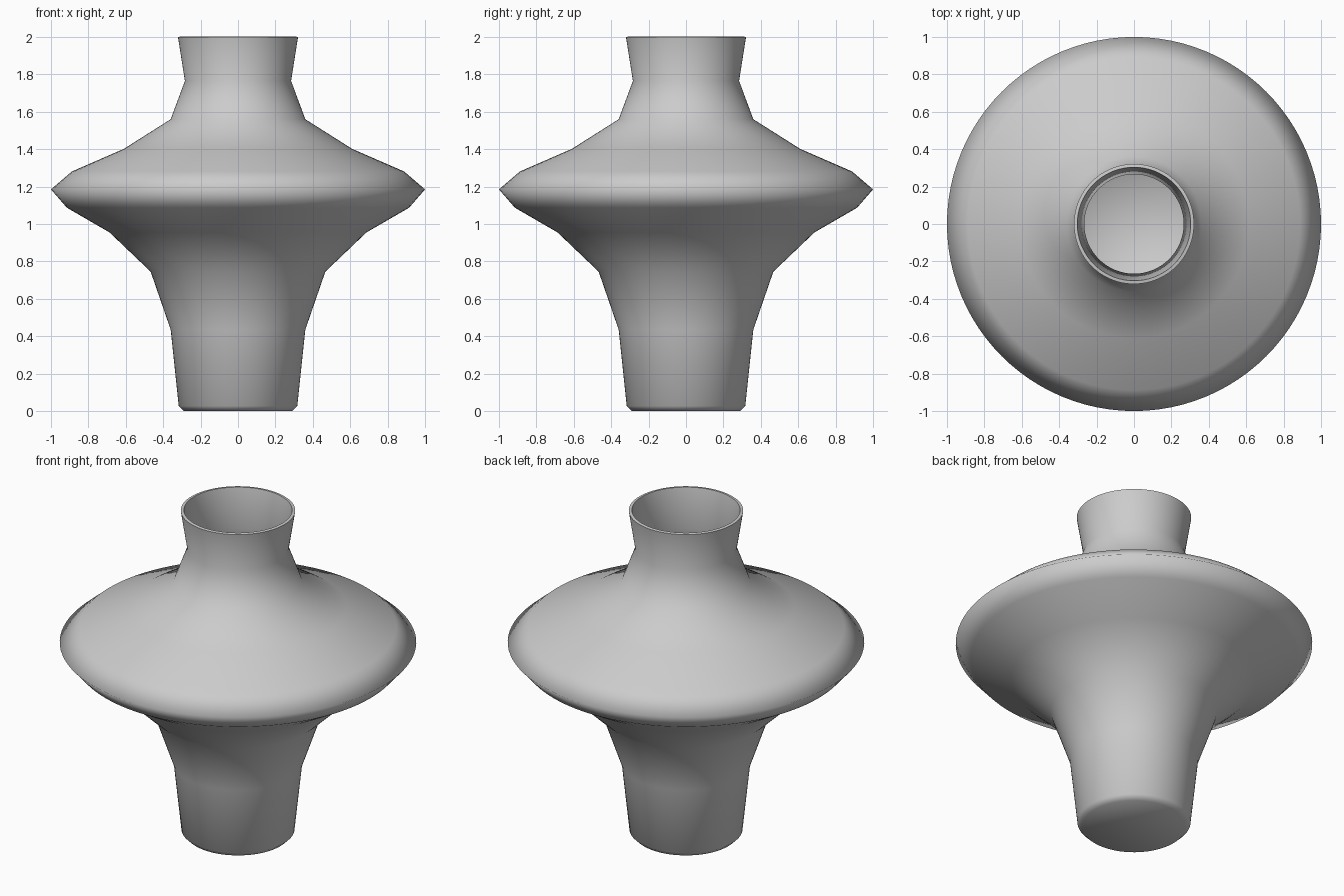
import bpy, bmesh
from math import cos, sin, pi

if "Cube" in bpy.data.objects:
    bpy.data.objects.remove(bpy.data.objects["Cube"])

SIDES = 96
WALL = 0.018

# outer silhouette of the vase, foot to lip (radius, height)
PROFILE = [(0.29, 0.0), (0.317, 0.027), (0.36, 0.435), (0.467, 0.745),
           (0.687, 0.955), (0.915, 1.087), (1.0, 1.185), (0.888, 1.281),
           (0.61, 1.402), (0.36, 1.56), (0.284, 1.765), (0.321, 2.0)]

bm = bmesh.new()
rings = [[bm.verts.new((r * cos(2 * pi * i / SIDES), r * sin(2 * pi * i / SIDES), z))
          for i in range(SIDES)] for r, z in PROFILE]

# closed foot, lathed wall, open mouth
bm.faces.new(rings[0][::-1])
for low, high in zip(rings, rings[1:]):
    for i in range(SIDES):
        j = (i + 1) % SIDES
        bm.faces.new((low[i], low[j], high[j], high[i]))

# smooth everywhere, crisp lip
for f in bm.faces:
    f.smooth = True
for e in bm.edges:
    e.smooth = not e.is_boundary

mesh = bpy.data.meshes.new("vase_body")
bm.to_mesh(mesh)
bm.free()
vase = bpy.data.objects.new("vase_body", mesh)
bpy.context.collection.objects.link(vase)

# thin hollow wall, grown inward
shell = vase.modifiers.new("wall", 'SOLIDIFY')
shell.thickness = WALL
shell.offset = -1
shell.use_even_offset = True
